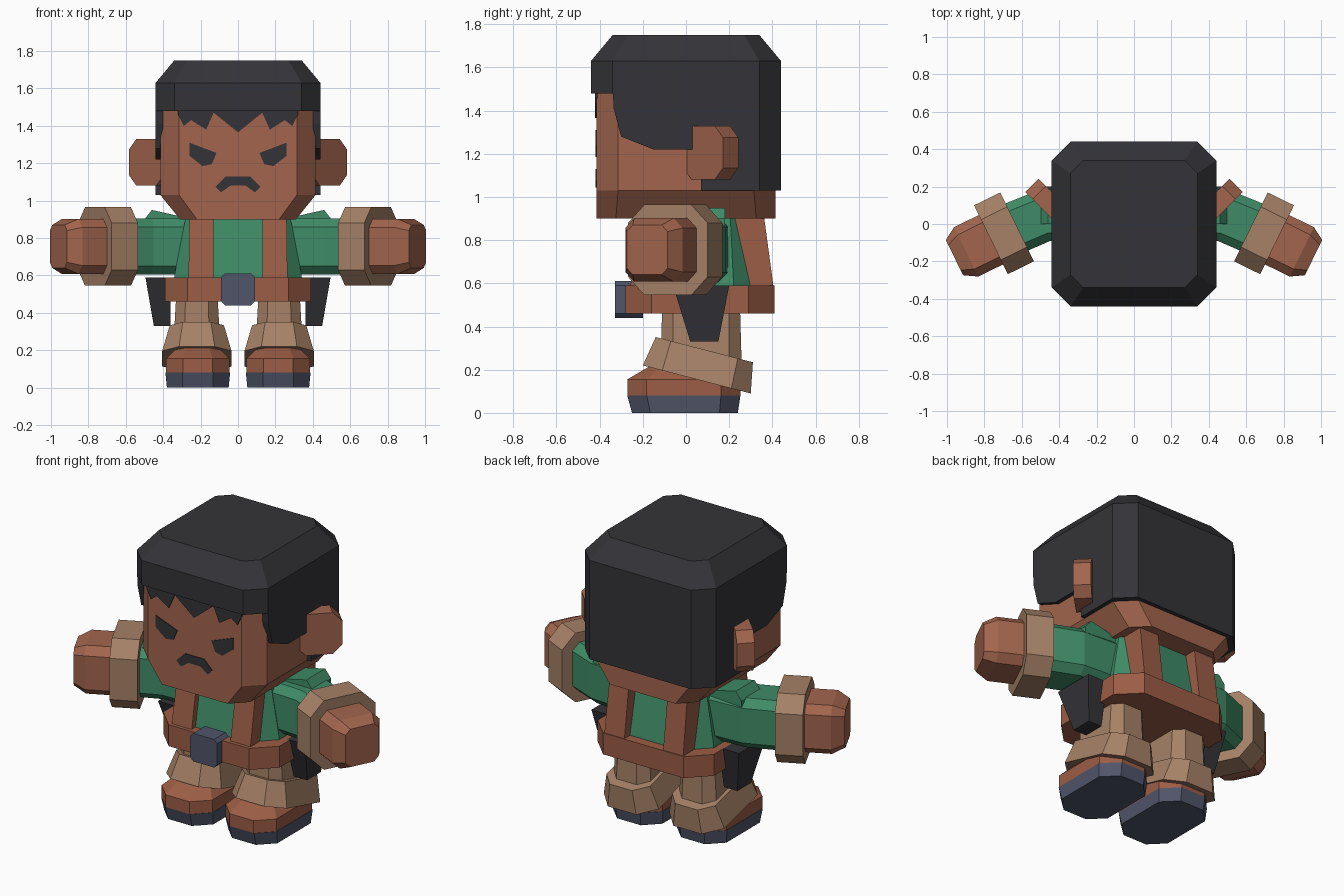
import bpy, bmesh
from math import radians
from mathutils import Matrix, Vector

if "Cube" in bpy.data.objects:
    bpy.data.objects.remove(bpy.data.objects["Cube"])


def material(name, r, g, b):
    m = bpy.data.materials.new(name)
    m.diffuse_color = (r, g, b, 1)
    m.use_nodes = True
    m.node_tree.nodes["Principled BSDF"].inputs["Base Color"].default_value = m.diffuse_color
    return m


SKIN = material("skin", .36, .13, .075)
LEATHER = material("leather", .33, .11, .06)
GREEN = material("green_cloth", .05, .26, .135)
TAN = material("tan_cloth", .38, .22, .135)
HAIR = material("hair", .034, .034, .04)
SLATE = material("slate", .08, .09, .14)


def octagon(hx, hy, c, z, cx=0, cy=0, slope=0):
    """Chamfered rectangle at height z; slope tilts it along y."""
    pts = [(hx, -hy + c), (hx, hy - c), (hx - c, hy), (-hx + c, hy),
           (-hx, hy - c), (-hx, -hy + c), (-hx + c, -hy), (hx - c, -hy)]
    return [(x + cx, y + cy, z + slope * y) for x, y in pts]


def loft(name, rings, mat, matrix=Matrix(), mirror=False):
    """Skin matching rings with flat faces and caps; optionally add an x-mirrored twin."""
    for sx in ((1, -1) if mirror else (1,)):
        bm = bmesh.new()
        vs = []
        for ring in rings:
            row = []
            for p in ring:
                q = matrix @ Vector(p)
                row.append(bm.verts.new((q.x * sx, q.y, q.z)))
            vs.append(row)
        n = len(vs[0])
        bm.faces.new(vs[0])
        bm.faces.new(vs[-1])
        for a, b in zip(vs, vs[1:]):
            for i in range(n):
                j = (i + 1) % n
                bm.faces.new((a[i], a[j], b[j], b[i]))
        bmesh.ops.recalc_face_normals(bm, faces=bm.faces)
        me = bpy.data.meshes.new(name)
        bm.to_mesh(me)
        bm.free()
        me.materials.append(mat)
        side = ("_right" if sx > 0 else "_left") if mirror else ""
        bpy.context.collection.objects.link(bpy.data.objects.new(name + side, me))


def front_panel(name, pts, y0, y1, mat, mirror=False):
    loft(name, [[(x, y, z) for x, z in pts] for y in (y0, y1)], mat, mirror=mirror)


def frame(origin, along):
    """Local z runs along the given direction, local y stays vertical."""
    z = Vector(along).normalized()
    y = Vector((0, 0, 1))
    x = y.cross(z)
    m = Matrix((x, y, z)).transposed().to_4x4()
    return Matrix.Translation(origin) @ m


# Head with jaw tapered at the sides
loft("head", [octagon(.31, .415, .09, .90), octagon(.415, .415, .10, 1.03),
              octagon(.415, .415, .10, 1.55)], SKIN)

# Hair: cap, side locks, back block and jagged fringe
loft("hair_cap", [octagon(.44, .44, .10, 1.48), octagon(.44, .44, .10, 1.63),
                  octagon(.34, .34, .07, 1.75)], HAIR)
lock = [(-.34, 1.5), (-.335, 1.41), (-.30, 1.28), (-.15, 1.22), (.1, 1.22), (.1, 1.5)]
loft("hair_side", [[(x, y, z) for y, z in lock] for x in (.40, .44)], HAIR, mirror=True)
back = [(.44, .07), (.44, .34), (.34, .44), (-.34, .44), (-.44, .34), (-.44, .07)]
loft("hair_back", [[(x, y, z) for x, y in back] for z in (1.03, 1.5)], HAIR)
fringe = [(-.32, 1.49), (-.32, 1.46), (-.29, 1.40), (-.25, 1.43), (-.17, 1.38), (-.13, 1.47), (0, 1.365),
          (.13, 1.47), (.17, 1.38), (.25, 1.43), (.29, 1.40), (.32, 1.46), (.32, 1.49)]
front_panel("hair_fringe", fringe, -.422, -.40, HAIR)

# Face marks
eye = [(.26, 1.31), (.26, 1.24), (.19, 1.185), (.14, 1.195), (.115, 1.255)]
front_panel("eye", eye, -.42, -.40, HAIR, mirror=True)
mouth = [(-.12, 1.075), (-.065, 1.13), (.065, 1.13), (.12, 1.075), (.09, 1.045),
         (.04, 1.08), (-.04, 1.08), (-.09, 1.045)]
front_panel("mouth", mouth, -.42, -.40, HAIR)

# Ears: octagonal slabs swept backwards
loft("ear", [octagon(.13, .125, .055, z) for z in (-.05, .05)], SKIN,
     frame((.455, .115, 1.205), (1, -1, 0)), mirror=True)

# Torso, shoulder tabs, braces, belt and buckle
loft("torso", [octagon(.35, .295, .13, .50, cy=.065), octagon(.34, .285, .13, .60, cy=.065),
               octagon(.28, .225, .08, .91, cy=.06)], GREEN)
tab = [(.24, .80), (.50, .80), (.50, .90), (.46, .95), (.26, .905)]
front_panel("shoulder_tab", tab, .0, .18, GREEN, mirror=True)
for_brace = [[(.13, -.265, .55), (.265, -.265, .55), (.265, .41, .55), (.13, .41, .55)],
             [(.13, -.20, .92), (.26, -.20, .92), (.26, .36, .92), (.13, .36, .92)]]
loft("brace", for_brace, LEATHER, mirror=True)
loft("belt", [octagon(.39, .345, .12, z, cy=.065) for z in (.46, .59)], LEATHER)
buckle = [(-.09, .46), (-.07, .44), (.07, .44), (.09, .46), (.09, .59), (.07, .61), (-.07, .61), (-.09, .59)]
front_panel("buckle", buckle, -.33, -.20, SLATE)

# Hip pouches
loft("hip_pouch", [[(.36, .02, .33), (.45, .02, .33), (.45, .15, .33), (.36, .15, .33)],
                   [(.36, -.06, .59), (.495, -.06, .59), (.495, .20, .59), (.36, .20, .59)]],
     HAIR, mirror=True)

# Arms: bent sleeve, thick cuff and blocky fist swung forwards
def section(x, y, turn, hw=.14):
    m = Matrix.Translation((x, y, .755)) @ Matrix.Rotation(turn, 4, 'Z')
    return [m @ Vector((0, b, a)) for a, b, _ in octagon(.15, hw, .045, 0)]


loft("sleeve", [section(.22, .06, 0), section(.48, .045, radians(-12)),
                section(.66, -.03, radians(-26))], GREEN, mirror=True)
arm = frame((.695, -.05, .755), (.9, -.44, 0))
loft("arm_cuff", [octagon(.205, .21, .085, z) for z in (-.078, .078)], TAN, arm, mirror=True)
loft("fist", [octagon(.147, .147, .045, .05), octagon(.147, .147, .045, .225),
              octagon(.105, .115, .03, .295)], SKIN, arm, mirror=True)

# Legs: trousers and tilted turn-ups
loft("trouser_leg", [octagon(.13, .19, .06, .15, .22, .07), octagon(.11, .18, .05, .50, .22, .07)],
     TAN, mirror=True)
loft("trouser_cuff", [octagon(.185, .25, .09, .155, .22, .05, -.26),
                      octagon(.145, .225, .07, .293, .22, .085, -.26)], TAN, mirror=True)

# Boots with slate soles
loft("sole", [octagon(.165, .245, .085, 0, .215, -.005),
              octagon(.173, .262, .09, .08, .215, -.01)], SLATE, mirror=True)
loft("boot", [octagon(.17, .262, .09, .08, .215, -.01), octagon(.17, .262, .09, .155, .215, -.01),
              octagon(.11, .18, .05, .215, .215, .01)], LEATHER, mirror=True)
